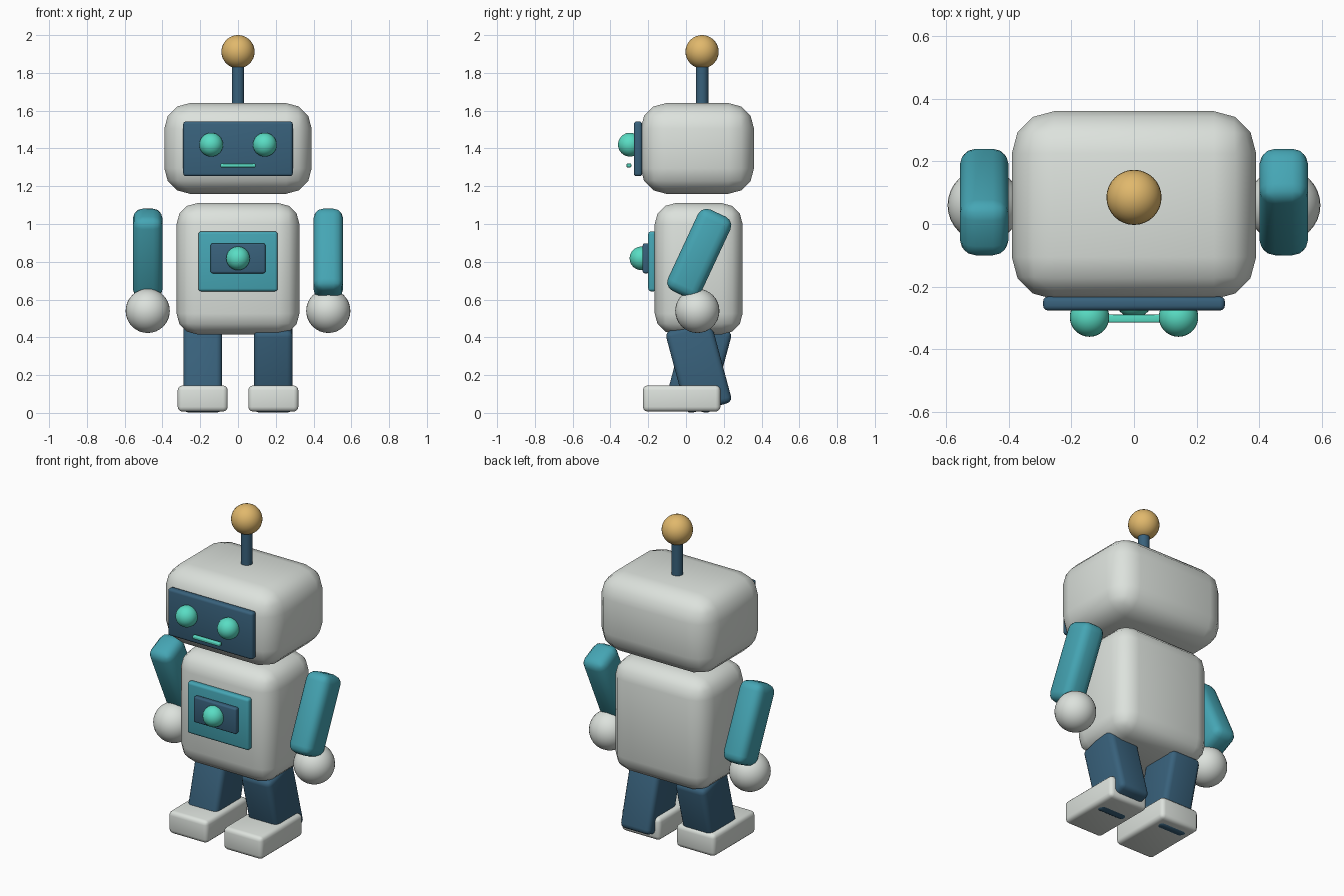
import bpy
from math import radians

if "Cube" in bpy.data.objects:
    bpy.data.objects.remove(bpy.data.objects["Cube"])


def material(name, rgb):
    m = bpy.data.materials.new(name)
    m.diffuse_color = (*rgb, 1)
    m.use_nodes = True
    m.node_tree.nodes["Principled BSDF"].inputs["Base Color"].default_value = m.diffuse_color
    return m


SHELL = material("shell_white", (0.72, 0.76, 0.72))
NAVY = material("navy", (0.04, 0.12, 0.20))
TEAL = material("teal", (0.06, 0.38, 0.46))
MINT = material("mint", (0.10, 0.72, 0.55))
GOLD = material("gold", (0.75, 0.48, 0.15))


def finish(name, mat, angle=40):
    ob = bpy.context.object
    ob.name = name
    ob.data.materials.append(mat)
    bpy.ops.object.shade_smooth_by_angle(angle=radians(angle))
    return ob


def box(name, loc, size, bevel, mat, tilt=0):
    """Rounded box, bevel applied so the shading follows the rounding."""
    bpy.ops.mesh.primitive_cube_add(size=1, location=loc)
    ob = bpy.context.object
    ob.scale = size
    bpy.ops.object.transform_apply(location=False, rotation=False, scale=True)
    mod = ob.modifiers.new("rounding", 'BEVEL')
    mod.width = bevel
    mod.segments = 3
    bpy.ops.object.modifier_apply(modifier=mod.name)
    ob.rotation_euler.x = radians(tilt)
    return finish(name, mat)


def ball(name, loc, radius, mat):
    bpy.ops.mesh.primitive_uv_sphere_add(segments=32, ring_count=16, radius=radius, location=loc)
    return finish(name, mat)


# Head with face panel, mouth and antenna
box("head", (0, 0.06, 1.40), (0.78, 0.60, 0.48), 0.135, SHELL)
box("face_panel", (0, -0.254, 1.398), (0.58, 0.044, 0.29), 0.015, NAVY)
box("mouth", (0, -0.302, 1.31), (0.186, 0.025, 0.02), 0.005, MINT)
bpy.ops.mesh.primitive_cylinder_add(vertices=24, radius=0.033, depth=0.26, location=(0, 0.085, 1.74))
finish("antenna_stem", NAVY)
ball("antenna_tip", (0, 0.085, 1.912), 0.088, GOLD)

# Torso with chest panel and button
box("torso", (0, 0.067, 0.763), (0.65, 0.465, 0.695), 0.11, SHELL)
box("chest_panel", (0, -0.178, 0.802), (0.42, 0.044, 0.317), 0.015, TEAL)
box("chest_inset", (0, -0.212, 0.818), (0.29, 0.034, 0.158), 0.01, NAVY)
ball("chest_button", (0, -0.236, 0.818), 0.0625, MINT)

# Mirrored parts; limbs swing in opposite directions
for side, s in (("left", -1), ("right", 1)):
    ball(side + "_eye", (s * 0.142, -0.297, 1.42), 0.063, MINT)
    box(side + "_arm", (s * 0.478, 0.07, 0.842), (0.156, 0.19, 0.475), 0.05, TEAL, -25 * s)
    ball(side + "_hand", (s * 0.478, 0.06, 0.54), 0.117, SHELL)
    box(side + "_leg", (s * 0.187, 0.067, 0.243), (0.205, 0.25, 0.45), 0.03, NAVY, 15 * s)
    box(side + "_foot", (s * 0.187, -0.023, 0.076), (0.265, 0.41, 0.138), 0.025, SHELL)
